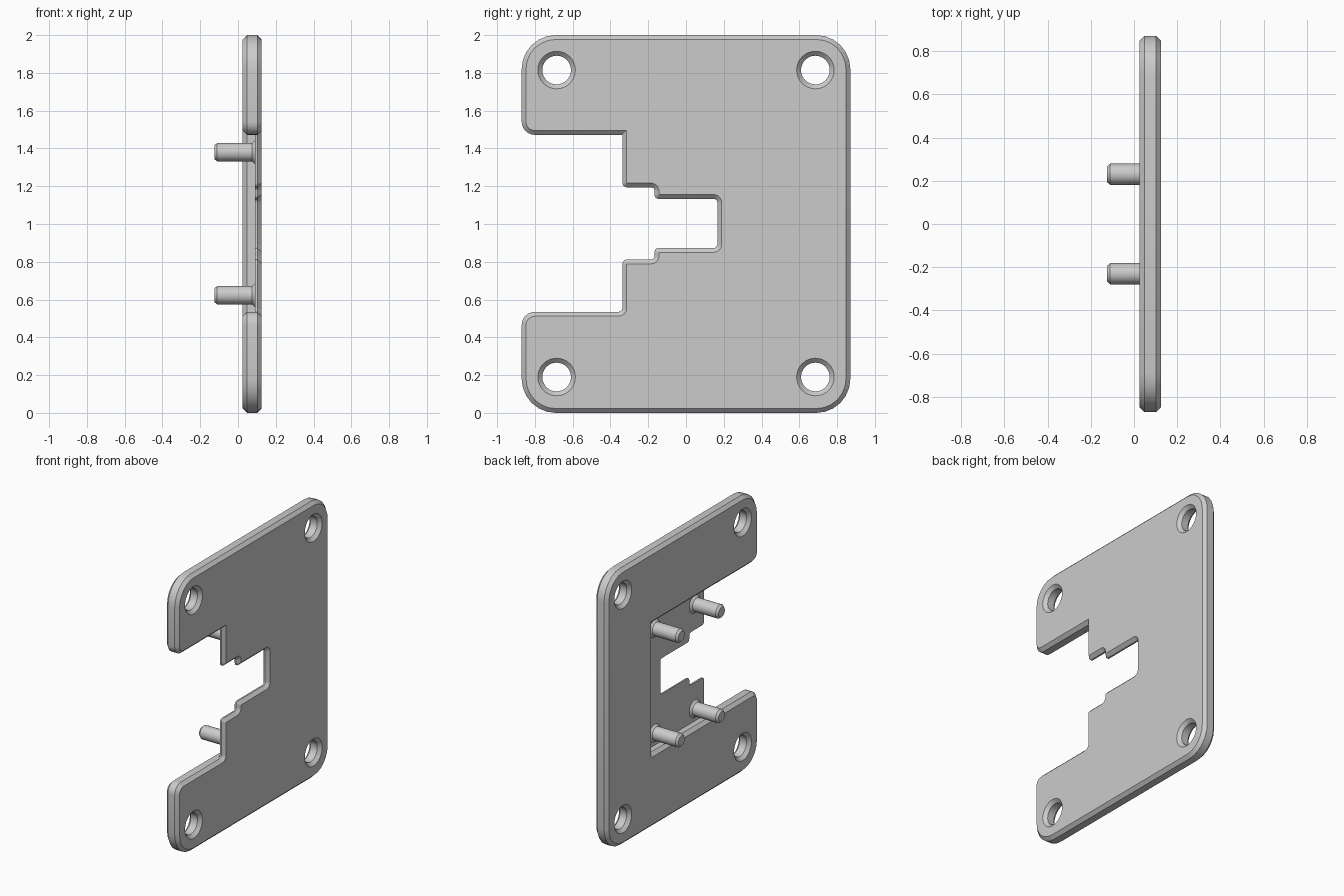
import bpy, bmesh, math
from mathutils import Vector

cube = bpy.data.objects.get("Cube")
if cube:
    bpy.data.objects.remove(cube, do_unlink=True)

grey = bpy.data.materials.new("light grey")
grey.use_nodes = True
colour = (0.6, 0.6, 0.6, 1)
grey.diffuse_color = colour
grey.node_tree.nodes["Principled BSDF"].inputs["Base Color"].default_value = colour

BACK, FRONT = 0.025, 0.125     # plate faces along x
FLOOR = 0.09                   # depth of the recess floor
CH = 0.023                     # edge chamfer
MID = 1.003                    # height of the slot centre


def loft(name, rings):
    """Closed solid through rings, each (x, [2D points in y, z])."""
    bm = bmesh.new()
    loops = [[bm.verts.new((x, p[0], p[1])) for p in pts] for x, pts in rings]
    for a, b in zip(loops, loops[1:]):
        for i in range(len(a)):
            j = (i + 1) % len(a)
            bm.faces.new((a[i], a[j], b[j], b[i]))
    bm.faces.new(loops[0])
    bm.faces.new(loops[-1])
    bmesh.ops.recalc_face_normals(bm, faces=bm.faces)
    mesh = bpy.data.meshes.new(name)
    bm.to_mesh(mesh)
    bm.free()
    mesh.materials.append(grey)
    obj = bpy.data.objects.new(name, mesh)
    bpy.context.collection.objects.link(obj)
    return obj


def circle(y, z, r, n=32):
    return [(y + r * math.cos(2 * math.pi * i / n), z + r * math.sin(2 * math.pi * i / n))
            for i in range(n)]


def lathe(name, y, z, profile):
    return loft(name, [(x, circle(y, z, r)) for x, r in profile])


def outline(corners, inset=0.0, n=7):
    """Right-angled counter-clockwise outline with rounded corners, moved inwards."""
    pts = []
    for i, (y, z, r) in enumerate(corners):
        p = Vector((y, z))
        d1 = (p - Vector(corners[i - 1][:2])).normalized()
        d2 = (Vector(corners[(i + 1) % len(corners)][:2]) - p).normalized()
        convex = d1.cross(d2) > 0
        p += inset * Vector((-d1.y - d2.y, d1.x + d2.x))
        r = max(r - inset if convex else r + (inset if r > 0.01 else 0), 0.003)
        centre = p - d1 * r + d2 * r
        for k in range(n):
            t = k / (n - 1) * math.pi / 2
            pts.append(tuple(centre + r * (d1 * math.sin(t) - d2 * math.cos(t))))
    return pts


def cut(target, cutter):
    mod = target.modifiers.new("cut", "BOOLEAN")
    mod.operation, mod.solver, mod.object = "DIFFERENCE", "EXACT", cutter
    bpy.context.view_layer.objects.active = target
    bpy.ops.object.modifier_apply(modifier=mod.name)
    bpy.data.objects.remove(cutter, do_unlink=True)


def smooth(obj):
    bpy.ops.object.select_all(action="DESELECT")
    obj.select_set(True)
    bpy.context.view_layer.objects.active = obj
    bpy.ops.object.shade_smooth_by_angle(angle=math.radians(30))


# Plate with two arms and a stepped slot
corners = [
    (-0.87, 0, 0.18), (0.87, 0, 0.18), (0.87, 2, 0.18), (-0.87, 2, 0.18),
    (-0.87, 1.472, 0.07), (-0.337, 1.472, 0),
    (-0.337, MID + 0.191, 0.025), (-0.166, MID + 0.191, 0.02),
    (-0.166, MID + 0.13, 0.02), (0.166, MID + 0.13, 0.02),
    (0.166, MID - 0.13, 0.02), (-0.166, MID - 0.13, 0.02),
    (-0.166, MID - 0.191, 0.02), (-0.337, MID - 0.191, 0.025),
    (-0.337, 0.535, 0.02), (-0.87, 0.535, 0.07),
]
full, inner = outline(corners), outline(corners, CH)
plate = loft("plate", [(BACK, inner), (BACK + CH, full), (FRONT - CH, full), (FRONT, inner)])


# Recess behind the slot, flared at its mouth
def box(grow):
    y0, y1, z0, z1 = -0.42, 0.34 + grow, 0.534 - grow, 1.473 + grow
    return [(y0, z0), (y1, z0), (y1, z1), (y0, z1)]


cut(plate, loft("recess_cutter", [(BACK - CH, box(2 * CH)), (BACK + CH, box(0)), (FLOOR, box(0))]))

# Screw holes countersunk on both faces
for y in (-0.685, 0.685):
    for z in (0.19, 1.815):
        cut(plate, lathe("hole_cutter", y, z, [
            (BACK - CH, 0.1 + CH), (BACK + CH, 0.076),
            (FRONT - CH, 0.076), (FRONT + CH, 0.1 + CH)]))
smooth(plate)

# Locating pegs standing on the recess floor
for side, y in (("front", -0.23), ("back", 0.23)):
    for level, z in (("lower", 0.623), ("upper", 1.38)):
        smooth(lathe(f"{side}_{level}_peg", y, z, [
            (-0.125, 0.036), (-0.11, 0.049), (0.075, 0.049), (FLOOR, 0.064), (FLOOR + 0.005, 0.064)]))
